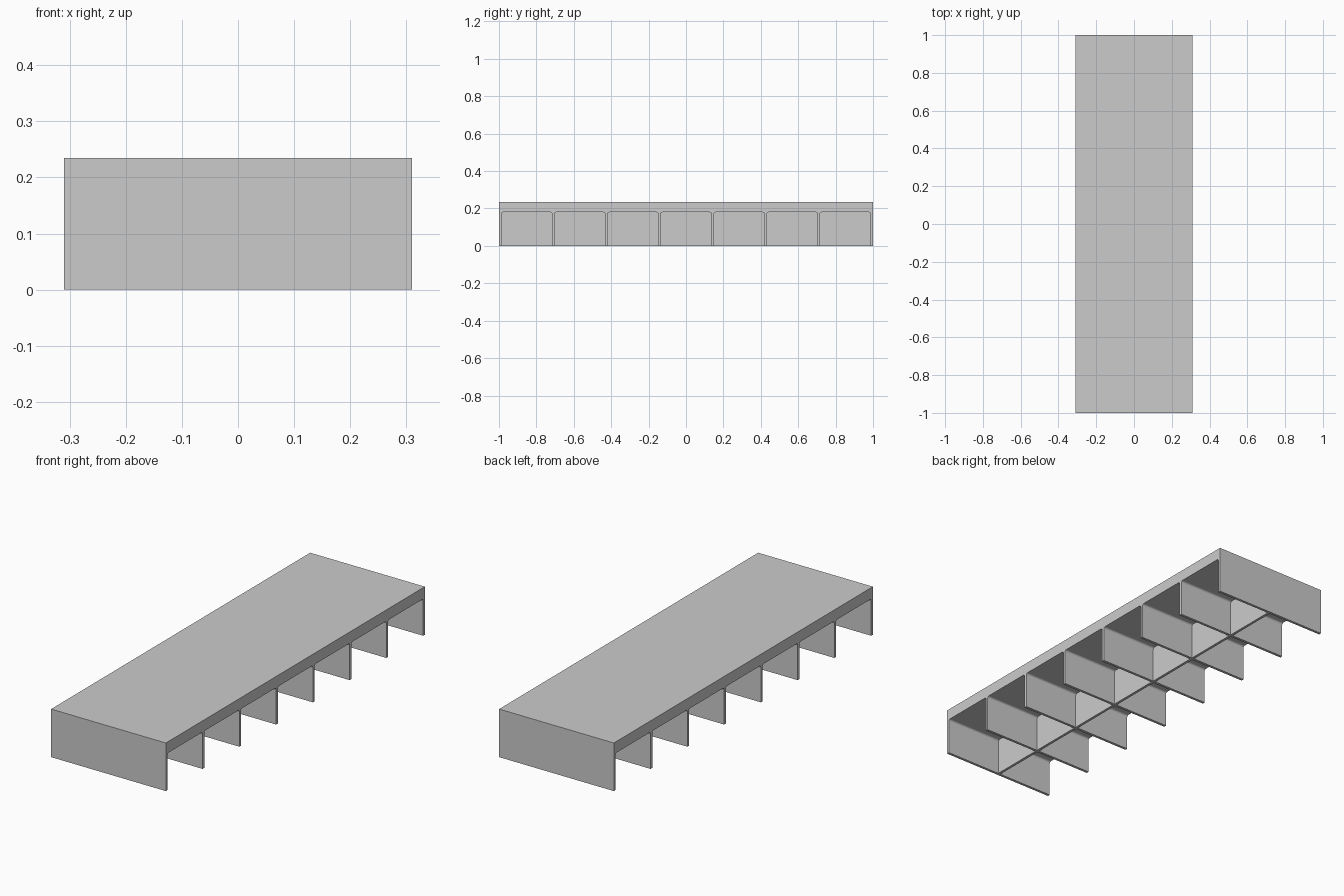
import bpy, bmesh, math

if "Cube" in bpy.data.objects:
    bpy.data.objects.remove(bpy.data.objects["Cube"])

HX, HY, H = 0.31, 1.0, 0.235   # half depth, half length, height
ROOF = 0.18                    # underside of the top slab
T, R = 0.013, 0.01             # panel thickness, fillet radius
N = 7                          # bays per side
PITCH = (2 * HY - T) / N


def mesh_object(name, bm):
    bmesh.ops.recalc_face_normals(bm, faces=bm.faces)
    me = bpy.data.meshes.new(name)
    bm.to_mesh(me)
    bm.free()
    ob = bpy.data.objects.new(name, me)
    bpy.context.collection.objects.link(ob)
    return ob


def extrude_profile(name, pts, half_x):
    # closed (y, z) profile extruded across the depth
    bm = bmesh.new()
    face = bm.faces.new([bm.verts.new((-half_x, y, z)) for y, z in pts])
    ext = bmesh.ops.extrude_face_region(bm, geom=[face])
    verts = [v for v in ext["geom"] if isinstance(v, bmesh.types.BMVert)]
    bmesh.ops.translate(bm, verts=verts, vec=(2 * half_x, 0, 0))
    bmesh.ops.triangulate(bm, faces=[f for f in bm.faces if len(f.verts) > 4])
    return mesh_object(name, bm)


def arc(cy, cz, a0, a1, n=4):
    return [(cy + R * math.cos(math.radians(a0 + (a1 - a0) * i / n)),
             cz + R * math.sin(math.radians(a0 + (a1 - a0) * i / n)))
            for i in range(n + 1)]


# Top slab and cross panels as one comb profile with filleted bay corners
profile = [(HY, 0), (HY, H), (-HY, H), (-HY, 0)]
for i in range(N):
    a = -HY + T + i * PITCH
    b = a + PITCH - T
    profile.append((a, 0))
    profile += arc(a + R, ROOF - R, 180, 90)
    profile += arc(b - R, ROOF - R, 90, 0)
    profile.append((b, 0))
extrude_profile("top_and_cross_panels", profile, HX)

# Lengthwise divider, one panel between each pair of cross panels
for i in range(N):
    a = -HY + T + i * PITCH
    b = a + PITCH - T
    extrude_profile(f"centre_divider_{i + 1}",
                    [(a, 0), (b, 0), (b, ROOF), (a, ROOF)], T / 2)
